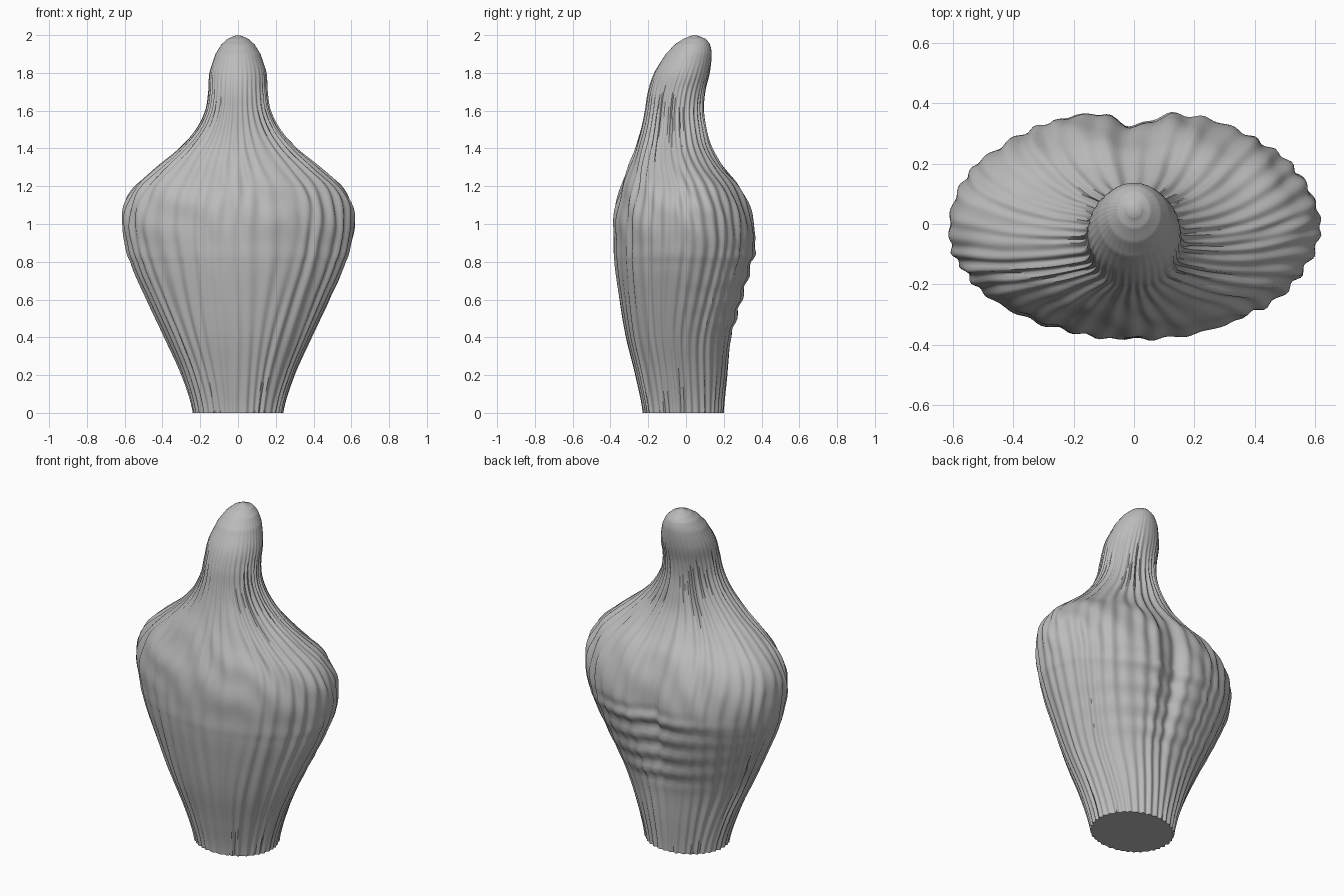
import bpy, bmesh, math
from mathutils import Vector, noise

if "Cube" in bpy.data.objects:
    bpy.data.objects.remove(bpy.data.objects["Cube"])

SEGMENTS, STEPS = 240, 8      # points per ring, rings per profile span

# Profile stations: height, half width in x, front y, back y
PROFILE = [
    (0.00, 0.235, -0.225, 0.195), (0.20, 0.295, -0.265, 0.215),
    (0.40, 0.385, -0.315, 0.240), (0.60, 0.480, -0.350, 0.300),
    (0.80, 0.567, -0.376, 0.358), (0.90, 0.598, -0.380, 0.378),
    (1.00, 0.614, -0.380, 0.370), (1.10, 0.600, -0.368, 0.340),
    (1.20, 0.545, -0.338, 0.285), (1.30, 0.430, -0.303, 0.200),
    (1.40, 0.310, -0.265, 0.138), (1.50, 0.220, -0.235, 0.108),
    (1.60, 0.170, -0.215, 0.092), (1.70, 0.155, -0.200, 0.100),
    (1.80, 0.150, -0.168, 0.125), (1.90, 0.119, -0.108, 0.136),
    (1.95, 0.088, -0.060, 0.127), (1.98, 0.055, -0.015, 0.105),
    (1.995, 0.025, 0.020, 0.072),
]


def catmull(p0, p1, p2, p3, t):
    """Smooth point between two neighbouring stations."""
    return [0.5 * (2 * b + (c - a) * t + (2 * a - 5 * b + 4 * c - d) * t * t
                   + (3 * b - a - 3 * c + d) * t ** 3)
            for a, b, c, d in zip(p0, p1, p2, p3)]


def bump(v, centre, width):
    return math.exp(-((v - centre) / width) ** 2)


def smooth(a, b, v):
    t = max(0.0, min(1.0, (v - a) / (b - a)))
    return t * t * (3 - 2 * t)


def relief(a, z):
    """Outward offset for the skin: flutes, shoulder folds, back ripples."""
    dx, dy = math.cos(a), math.sin(a)
    n = noise.noise(Vector((dx * 2.2, dy * 2.2, z * 1.6)))
    n2 = noise.noise(Vector((dx * 5 + 7, dy * 5, z * 1.2)))
    shoulder = bump(z, 1.15, 0.25)
    # Vertical flutes, fading out on the rounded tip and softer at the front
    fade = 1 - 0.93 * smooth(1.5, 1.9, z)
    front = bump(dx, 0, 0.4) if dy < 0 else 0
    amp = 0.0075 * fade * (0.75 + 0.8 * n2) * (1 - 0.35 * front)
    d = amp * math.sin(38 * a + 3.0 * n + 0.9 * shoulder * math.sin(9 * z))
    # Slanted folds over the shoulders
    d += 0.005 * shoulder * math.sin(11 * a + 22 * z + 4 * n)
    # Stacked horizontal ripples low on the back
    if dy > 0:
        area = smooth(0.36, 0.5, z) * (1 - smooth(0.84, 0.95, z))
        d += 0.009 * area * bump(dx, 0.05, 0.6) * math.cos(
            2 * math.pi * (z - 0.85 + 0.05 * dx) / 0.115)
    return d


def ring_points(z, half, front, back):
    cy, ry = (front + back) / 2, (back - front) / 2
    small = min(1.0, half / 0.15)
    for i in range(SEGMENTS):
        a = 2 * math.pi * i / SEGMENTS
        dx, dy = math.cos(a), math.sin(a)
        # Crease down the middle of the back
        crease = 0.055 * bump(a, math.pi / 2, 0.15) * bump(z, 0.92, 0.38)
        d = relief(a, z) * small - crease
        yield (dx * (half + d), cy + dy * (ry + d), z)


# Gourd body: stacked rings closed by a flat base and a pointed tip
bm = bmesh.new()
rings = []
last = len(PROFILE) - 1
for s in range(last):
    p = [PROFILE[max(0, min(last, s + k))] for k in (-1, 0, 1, 2)]
    for k in range(STEPS):
        t = k / STEPS
        z = p[1][0] + (p[2][0] - p[1][0]) * t
        values = catmull(*[q[1:] for q in p], t)
        rings.append([bm.verts.new(c) for c in ring_points(z, *values)])
rings.append([bm.verts.new(c) for c in ring_points(*PROFILE[-1])])

tip = bm.verts.new((0, 0.045, 2.0))
base = bm.verts.new((0, -0.015, 0))
for i in range(SEGMENTS):
    j = (i + 1) % SEGMENTS
    for low, high in zip(rings, rings[1:]):
        bm.faces.new((low[i], low[j], high[j], high[i]))
    bm.faces.new((rings[-1][i], rings[-1][j], tip))
    bm.faces.new((rings[0][j], rings[0][i], base))

mesh = bpy.data.meshes.new("gourd_body")
bm.to_mesh(mesh)
bm.free()
body = bpy.data.objects.new("gourd_body", mesh)
bpy.context.collection.objects.link(body)

# Plain grey skin
grey = bpy.data.materials.new("light_grey")
grey.diffuse_color = (0.5, 0.5, 0.5, 1)
grey.use_nodes = True
grey.node_tree.nodes["Principled BSDF"].inputs["Base Color"].default_value = grey.diffuse_color
mesh.materials.append(grey)

# Smooth skin with a sharp rim at the base
bpy.context.view_layer.objects.active = body
body.select_set(True)
bpy.ops.object.shade_smooth_by_angle(angle=math.radians(50))
